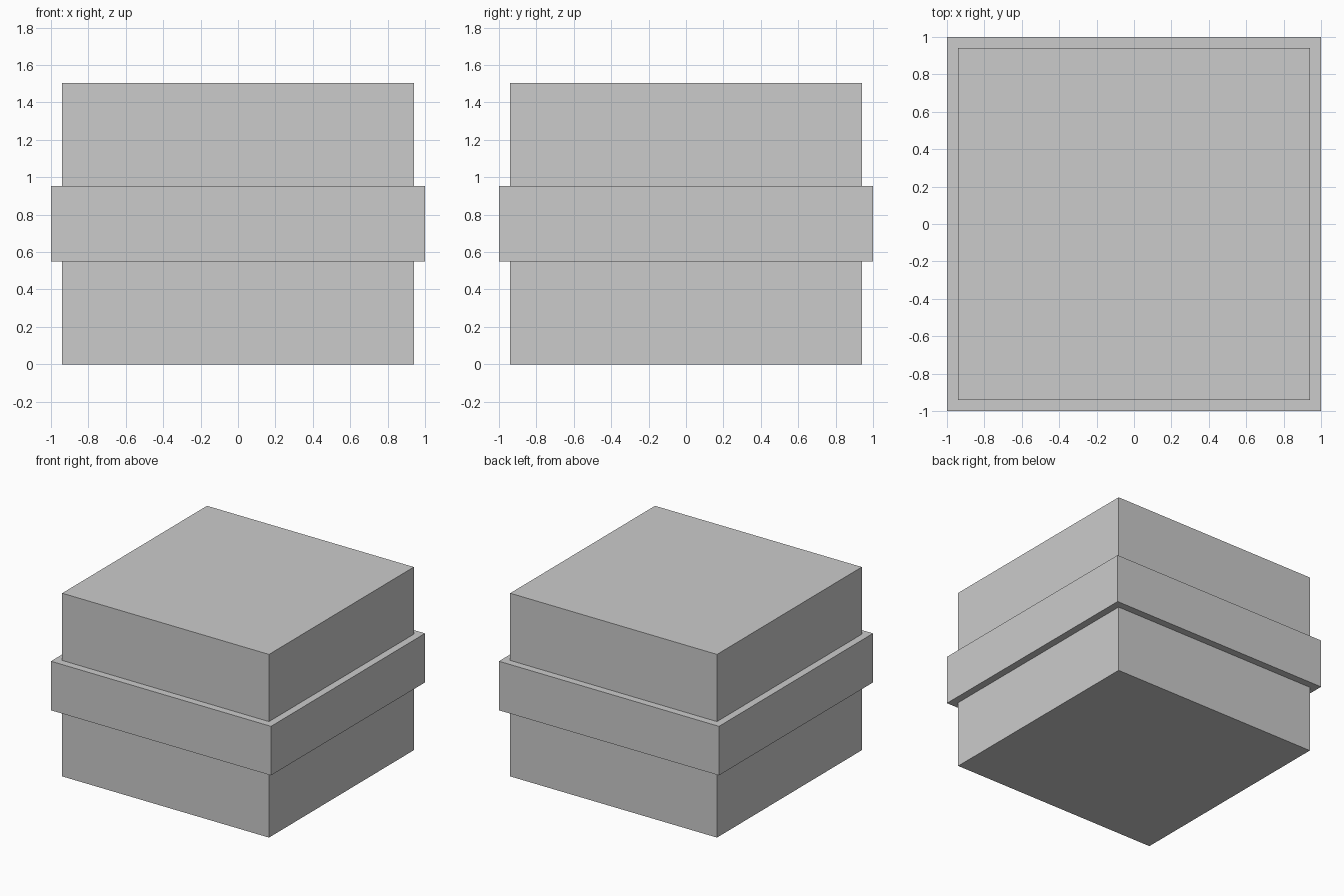
import bpy

if "Cube" in bpy.data.objects:
    bpy.data.objects.remove(bpy.data.objects["Cube"])


def box(name, width, z_bottom, z_top):
    """Square box centred on the z axis, between two heights."""
    height = z_top - z_bottom
    bpy.ops.mesh.primitive_cube_add(size=1, location=(0, 0, z_bottom + height / 2))
    obj = bpy.context.object
    obj.name = name
    obj.scale = (width, width, height)
    bpy.ops.object.transform_apply(location=False, rotation=False, scale=True)
    return obj


# Main block
box("body", 1.88, 0.0, 1.505)

# Wider band around the middle
box("middle_band", 2.0, 0.55, 0.953)
